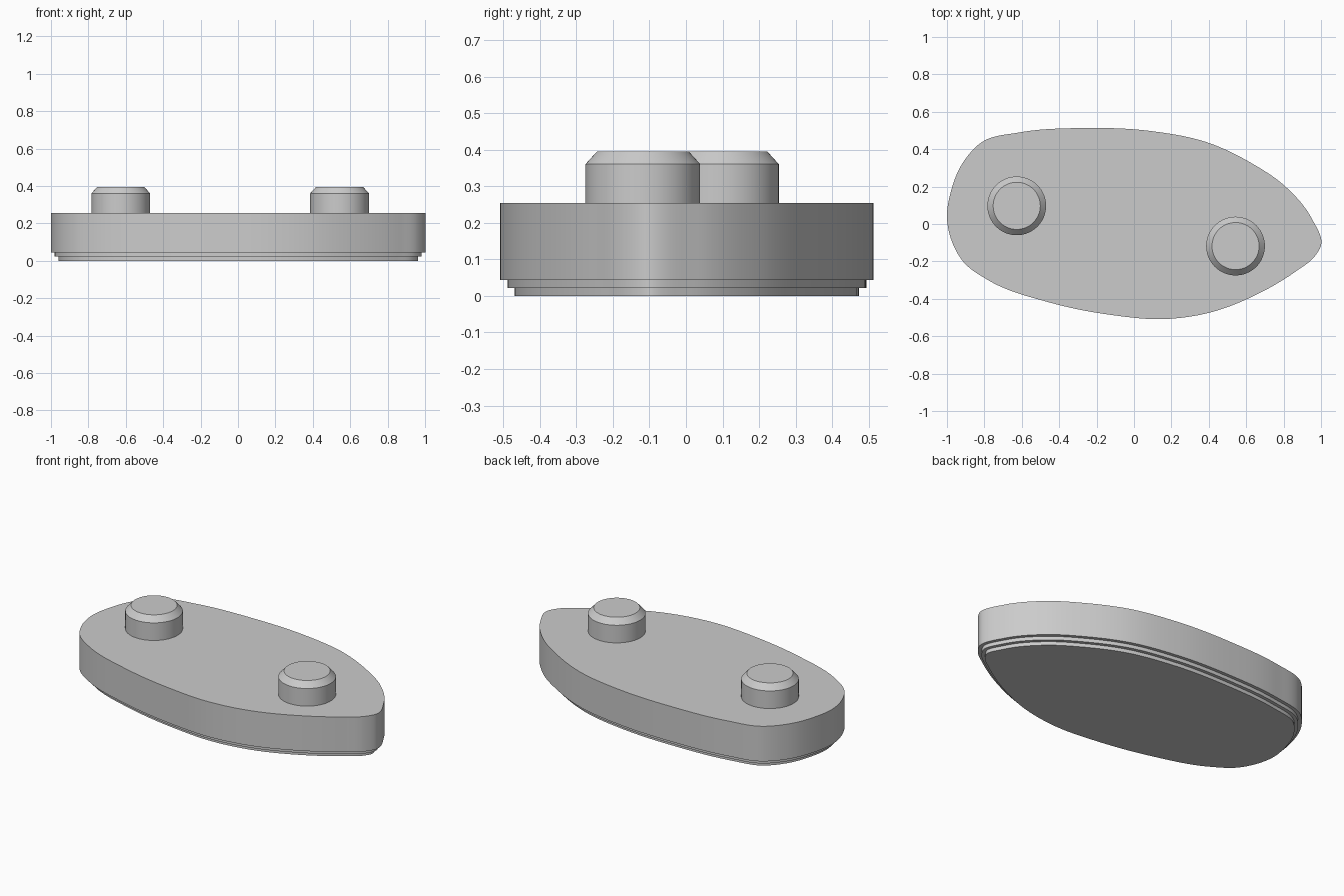
import bpy, bmesh, math
from mathutils import Vector

cube = bpy.data.objects.get("Cube")
if cube:
    bpy.data.objects.remove(cube, do_unlink=True)

grey = bpy.data.materials.new("plain_grey")
grey.use_nodes = True
colour = (0.6, 0.6, 0.6, 1)
grey.diffuse_color = colour
grey.node_tree.nodes["Principled BSDF"].inputs["Base Color"].default_value = colour


def smooth_loop(points, steps=10):
    """Closed Catmull-Rom curve through the points."""
    pts = [Vector(p) for p in points]
    n = len(pts)
    loop = []
    for i in range(n):
        a, b, c, d = (pts[(i + k) % n] for k in (-1, 0, 1, 2))
        # Tangents scaled for uneven spacing of the points
        ab, bc, cd = (max((q - p).length, 1e-6) for p, q in ((a, b), (b, c), (c, d)))
        m1 = ((b - a) / ab * bc + (c - b) / bc * ab) / (ab + bc) * bc
        m2 = ((c - b) / bc * cd + (d - c) / cd * bc) / (bc + cd) * bc
        for s in range(steps):
            t = s / steps
            loop.append(b * (2*t**3 - 3*t**2 + 1) + m1 * (t**3 - 2*t**2 + t)
                        + c * (3*t**2 - 2*t**3) + m2 * (t**3 - t**2))
    return loop


def inset(loop, amount):
    """Move a counter-clockwise loop inwards along its normals."""
    n = len(loop)
    result = []
    for i, p in enumerate(loop):
        t = (loop[(i + 1) % n] - loop[i - 1]).normalized()
        result.append(p + Vector((-t.y, t.x)) * amount)
    return result


def make_stack(name, rings):
    """Skin a stack of (loop, z) rings and cap both ends."""
    bm = bmesh.new()
    layers = [[bm.verts.new((p.x, p.y, z)) for p in loop] for loop, z in rings]
    n = len(layers[0])
    for low, high in zip(layers, layers[1:]):
        for i in range(n):
            j = (i + 1) % n
            bm.faces.new((low[i], low[j], high[j], high[i]))
    bm.faces.new(layers[0][::-1])
    bm.faces.new(layers[-1])
    mesh = bpy.data.meshes.new(name)
    bm.to_mesh(mesh)
    bm.free()
    mesh.materials.append(grey)
    obj = bpy.data.objects.new(name, mesh)
    bpy.context.collection.objects.link(obj)
    bpy.ops.object.select_all(action="DESELECT")
    obj.select_set(True)
    bpy.context.view_layer.objects.active = obj
    bpy.ops.object.shade_smooth_by_angle(angle=math.radians(30))


# Base plate: lopsided teardrop outline with two small steps underneath
outline = smooth_loop([
    (1.0, -0.115), (0.95, 0.03), (0.81, 0.2), (0.62, 0.33), (0.41, 0.43),
    (0.09, 0.497), (-0.27, 0.513), (-0.61, 0.49), (-0.81, 0.44), (-0.92, 0.32),
    (-0.98, 0.17), (-1.0, 0.04), (-0.975, -0.09), (-0.91, -0.205), (-0.78, -0.3),
    (-0.45, -0.42), (-0.13, -0.485), (0.17, -0.508), (0.4, -0.475), (0.67, -0.37),
    (0.87, -0.25), (0.965, -0.175)])
middle = inset(outline, 0.02)
foot = inset(outline, 0.04)
make_stack("base_plate", [(foot, 0), (foot, 0.022), (middle, 0.022), (middle, 0.044),
                          (outline, 0.044), (outline, 0.255)])


# Two chamfered round pegs
def circle(x, y, r, sides=64):
    return [Vector((x + r * math.cos(a), y + r * math.sin(a)))
            for a in (math.tau * i / sides for i in range(sides))]


for name, x, y in (("right_peg", -0.627, 0.097), ("left_peg", 0.543, -0.118)):
    wide, narrow = circle(x, y, 0.157), circle(x, y, 0.126)
    make_stack(name, [(wide, 0.25), (wide, 0.361), (narrow, 0.395)])
